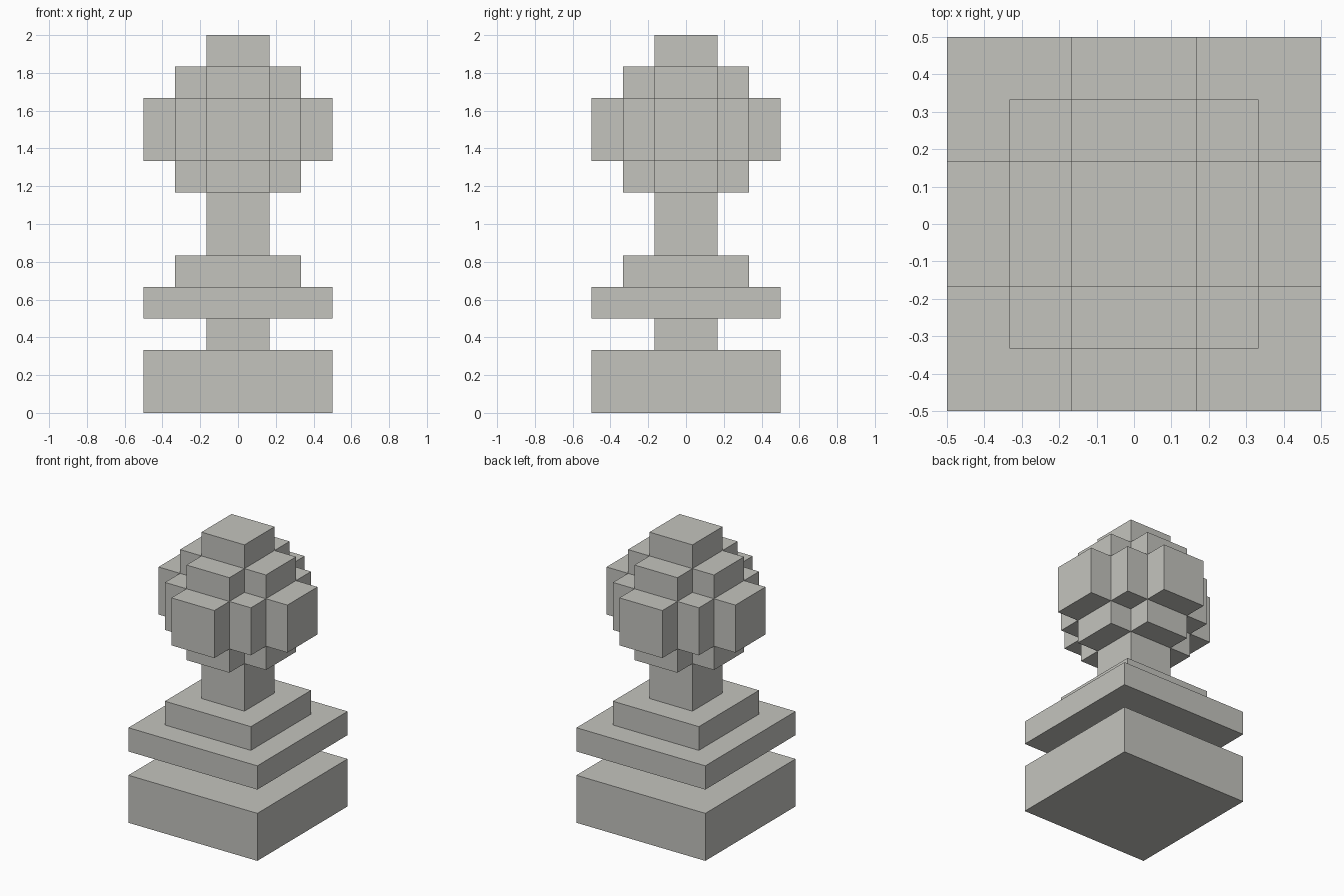
import bpy, bmesh
from mathutils import Vector

if "Cube" in bpy.data.objects:
    bpy.data.objects.remove(bpy.data.objects["Cube"])

U = 1 / 6  # block size

stone = bpy.data.materials.new("light_grey")
stone.diffuse_color = (0.55, 0.55, 0.515, 1)
stone.use_nodes = True
stone.node_tree.nodes["Principled BSDF"].inputs["Base Color"].default_value = stone.diffuse_color


def finish(name, bm):
    mesh = bpy.data.meshes.new(name)
    bm.to_mesh(mesh)
    bm.free()
    mesh.materials.append(stone)
    bpy.context.collection.objects.link(bpy.data.objects.new(name, mesh))


def slab(name, half, z0, z1):
    """Square block, sizes in block units."""
    bm = bmesh.new()
    bmesh.ops.create_cube(bm, size=1)
    for v in bm.verts:
        v.co = Vector((v.co.x * 2 * half, v.co.y * 2 * half,
                       z0 + (v.co.z + 0.5) * (z1 - z0))) * U
    finish(name, bm)


# Base, stem and collar
slab("base", 3, 0, 2)
slab("lower_stem", 1, 2, 3)
slab("collar", 3, 3, 4)
slab("collar_step", 2, 4, 5)
slab("neck", 1, 5, 7)

# Stepped ball: union of centred boxes, given as half sizes around its centre
BOXES = [(3, 1, 1), (1, 3, 1), (2, 2, 1), (2, 1, 2), (1, 2, 2), (1, 1, 3)]
CENTRE = Vector((0, 0, 9))


def filled(p):
    return p.z > -2 and any(all(abs(p[i]) < b[i] for i in range(3)) for b in BOXES)


bm = bmesh.new()
span = [i + 0.5 for i in range(-3, 3)]
for p in (Vector((x, y, z)) for x in span for y in span for z in span):
    if not filled(p):
        continue
    for axis in range(3):
        for sign in (-1, 1):
            n = Vector((0, 0, 0))
            n[axis] = sign
            if filled(p + n):
                continue
            # Outer skin face of this block
            a = Vector((0, 0, 0))
            a[(axis + 1) % 3] = 0.5
            b = n.cross(a)
            mid = p + n / 2 + CENTRE
            bm.faces.new([bm.verts.new((mid + c) * U)
                          for c in (-a - b, a - b, a + b, -a + b)])
bmesh.ops.remove_doubles(bm, verts=bm.verts, dist=0.001)
bmesh.ops.recalc_face_normals(bm, faces=bm.faces)
bmesh.ops.dissolve_limit(bm, angle_limit=0.01, verts=bm.verts, edges=bm.edges)
finish("stepped_ball", bm)
